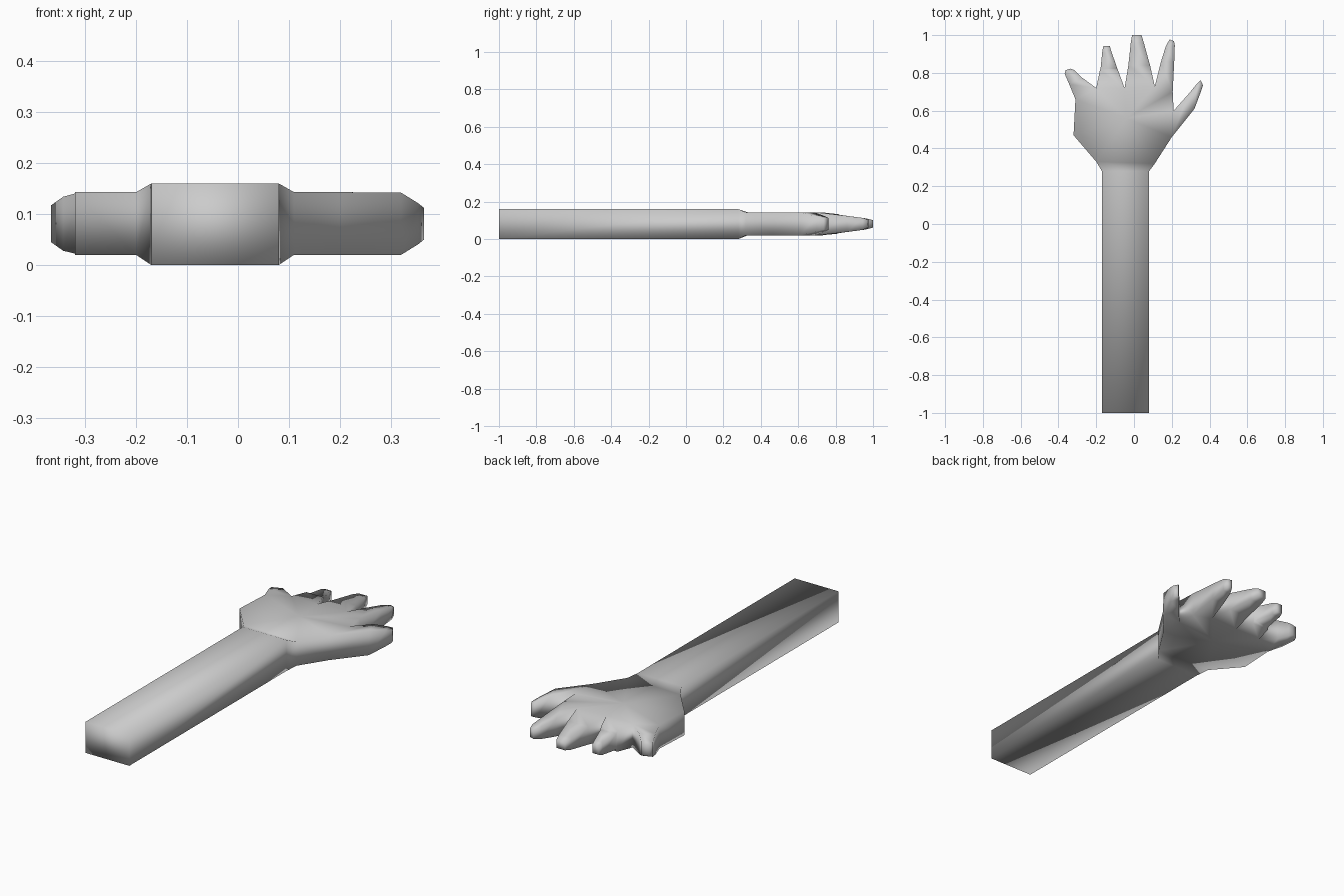
import bpy
import bmesh

if "Cube" in bpy.data.objects:
    bpy.data.objects.remove(bpy.data.objects["Cube"])

# One flat colour for the whole limb
skin = bpy.data.materials.new("plain grey")
skin.diffuse_color = (0.6, 0.6, 0.6, 1)
skin.use_nodes = True
skin.node_tree.nodes["Principled BSDF"].inputs["Base Color"].default_value = skin.diffuse_color

ZL, ZH = 0.02, 0.143      # palm underside and top
MID = 0.081               # middle height of the hand

bm = bmesh.new()


def column(x, y, lo=ZL, hi=ZH):
    """A low and a high vertex above each other."""
    return bm.verts.new((x, y, lo)), bm.verts.new((x, y, hi))


def limb(left, right, sections):
    """Grow a four-sided limb from a pair of columns and cap its end.
    Each section is (left x, left y, right x, right y, half height, mid height)."""
    ring = [left[0], right[0], right[1], left[1]]
    for x1, y1, x2, y2, h, m in sections:
        a, b = column(x1, y1, m - h, m + h), column(x2, y2, m - h, m + h)
        new = [a[0], b[0], b[1], a[1]]
        for i in range(4):
            j = (i + 1) % 4
            bm.faces.new((ring[i], ring[j], new[j], new[i]))
        ring = new
    bm.faces.new(ring)


# Palm outline, clockwise from the left of the wrist
outline = [(-0.20, 0.33), (-0.32, 0.47), (-0.31, 0.66), (-0.20, 0.72),
           (-0.05, 0.72), (0.11, 0.73), (0.205, 0.70), (0.21, 0.60),
           (0.20, 0.46), (0.11, 0.32)]
palm = [column(x, y) for x, y in outline]
centre = column(-0.04, 0.56)

# Limbs, keyed by the outline edge they grow from
limbs = {
    # little finger
    2: [(-0.343, 0.74, -0.275, 0.775, 0.053, MID),
        (-0.367, 0.795, -0.315, 0.815, 0.036, MID),
        (-0.362, 0.815, -0.335, 0.822, 0.028, MID)],
    # ring finger, stepped at the joint
    3: [(-0.18, 0.815, -0.085, 0.815, 0.052, MID),
        (-0.177, 0.822, -0.088, 0.822, 0.040, MID),
        (-0.167, 0.92, -0.122, 0.92, 0.032, MID),
        (-0.162, 0.943, -0.128, 0.943, 0.024, MID)],
    # middle finger
    4: [(-0.03, 0.84, 0.085, 0.84, 0.046, MID),
        (-0.017, 0.96, 0.052, 0.96, 0.030, MID),
        (-0.010, 1.0, 0.040, 1.0, 0.020, MID)],
    # index finger
    5: [(0.143, 0.86, 0.213, 0.86, 0.043, MID),
        (0.168, 0.94, 0.216, 0.945, 0.032, MID),
        (0.188, 0.977, 0.212, 0.968, 0.022, MID)],
    # thumb
    7: [(0.29, 0.69, 0.32, 0.61, 0.061, MID),
        (0.335, 0.745, 0.354, 0.70, 0.040, MID),
        (0.352, 0.762, 0.365, 0.735, 0.031, MID)],
    # wrist and forearm
    9: [(0.08, 0.28, -0.17, 0.28, 0.08, 0.08),
        (0.08, -1.0, -0.17, -1.0, 0.08, 0.08)],
}

# Palm surfaces and the limbs around its rim
for i, a in enumerate(palm):
    b = palm[(i + 1) % len(palm)]
    bm.faces.new((a[1], b[1], centre[1]))
    bm.faces.new((b[0], a[0], centre[0]))
    if i in limbs:
        limb(a, b, limbs[i])
    else:
        bm.faces.new((a[0], b[0], b[1], a[1]))

bmesh.ops.recalc_face_normals(bm, faces=bm.faces)
for f in bm.faces:
    f.smooth = True

mesh = bpy.data.meshes.new("forearm_and_hand")
bm.to_mesh(mesh)
bm.free()
mesh.materials.append(skin)
bpy.context.collection.objects.link(bpy.data.objects.new("forearm_and_hand", mesh))
